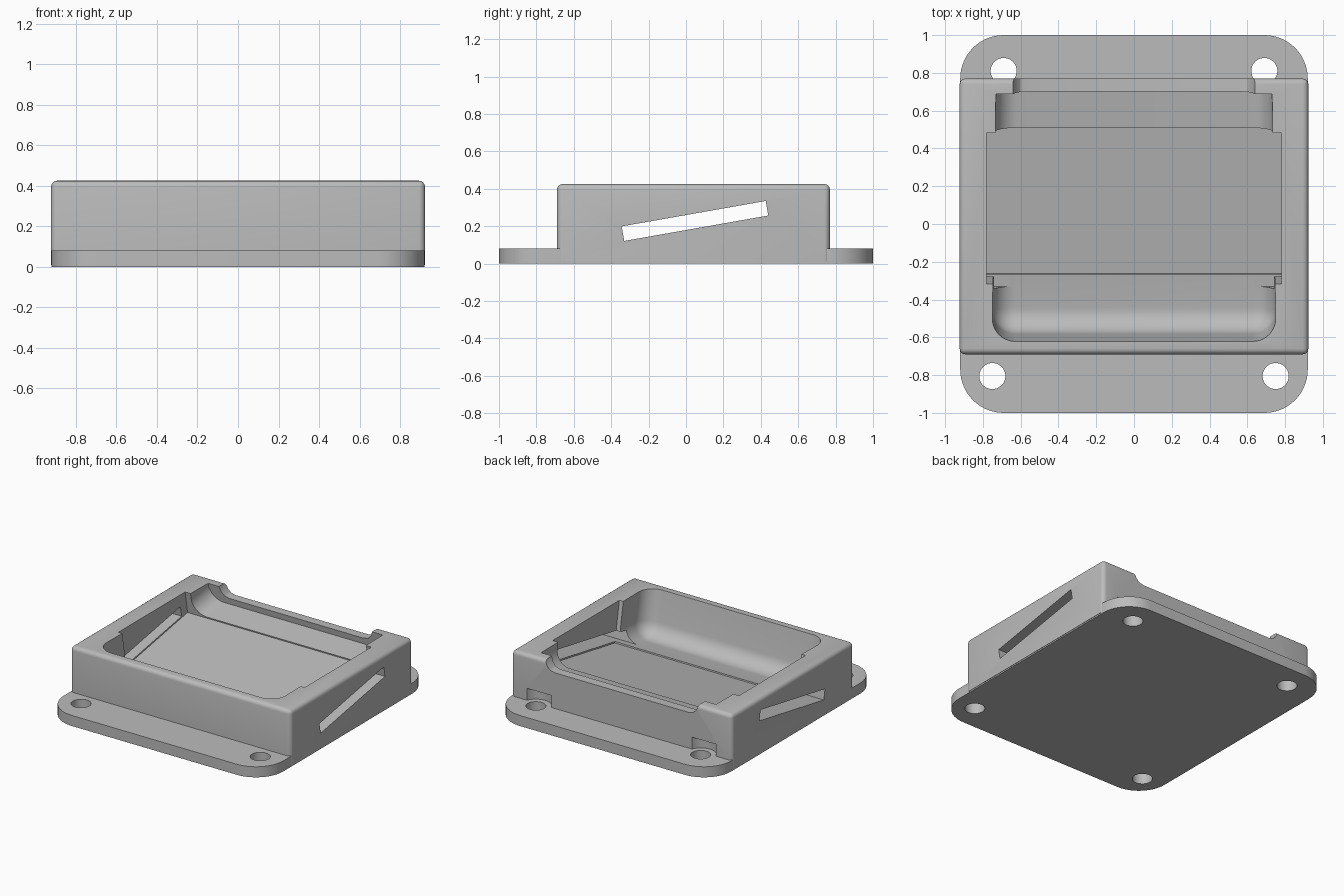
import bpy, bmesh
from math import radians
from mathutils import Matrix, Vector

if "Cube" in bpy.data.objects:
    bpy.data.objects.remove(bpy.data.objects["Cube"])

grey = bpy.data.materials.new("plain_grey")
grey.use_nodes = True
colour = (0.5, 0.5, 0.5, 1)
grey.diffuse_color = colour
grey.node_tree.nodes["Principled BSDF"].inputs["Base Color"].default_value = colour


def finish(name, bm):
    bmesh.ops.recalc_face_normals(bm, faces=bm.faces)
    mesh = bpy.data.meshes.new(name)
    bm.to_mesh(mesh)
    bm.free()
    ob = bpy.data.objects.new(name, mesh)
    bpy.context.collection.objects.link(ob)
    mesh.materials.append(grey)
    return ob


def box(name, low, high, radius=0, pick=None, segments=8, matrix=None):
    """Box between two corners, rounded on the edges whose midpoint passes pick."""
    low, high = Vector(low), Vector(high)
    bm = bmesh.new()
    bmesh.ops.create_cube(bm, size=1)
    if radius:
        middle = lambda e: (e.verts[0].co + e.verts[1].co) / 2
        edges = [e for e in bm.edges if pick(middle(e))]
    for v in bm.verts:
        v.co = Vector([(a + b) / 2 + c * (b - a) for a, b, c in zip(low, high, v.co)])
    if radius:
        bmesh.ops.bevel(bm, geom=edges, offset=radius, segments=segments,
                        profile=0.5, affect='EDGES')
    if matrix:
        bm.transform(matrix)
    return finish(name, bm)


def cylinder(name, x, y, low, high, radius):
    bm = bmesh.new()
    bmesh.ops.create_cone(bm, cap_ends=True, segments=40, radius1=radius, radius2=radius,
                          depth=high - low,
                          matrix=Matrix.Translation((x, y, (low + high) / 2)))
    return finish(name, bm)


def combine(target, other, operation):
    mod = target.modifiers.new(other.name, 'BOOLEAN')
    mod.operation, mod.solver, mod.object = operation, 'EXACT', other
    bpy.context.view_layer.objects.active = target
    bpy.ops.object.modifier_apply(modifier=mod.name)
    bpy.data.objects.remove(other)


# Mounting plate with rounded corners, and the main block on it
holder = box("tilted_holder", (-.92, -1, 0), (.92, 1, .08), .23,
             lambda m: abs(m.z) < .1, 14)
block = box("block", (-.923, -.69, .01), (.923, .77, .425), .03,
            lambda m: m.z > -.1, 4)
combine(holder, block, 'UNION')

# Sloping frame shared by the pocket, the recess and the side slot
slope = Matrix.Translation((0, -.33, .12)) @ Matrix.Rotation(radians(10), 4, 'X')

# Rounded pocket: soft front and sides, square at the back
pocket = box("pocket", (-.75, -.234, 0), (.75, 1.055, .6), .12,
             lambda m: (m.z < -.1 and m.y < .1) or (abs(m.z) < .1 and m.y < 0),
             10, slope)
for v in pocket.data.vertices:
    if v.co.y > .4:
        v.co.x *= .975
combine(holder, pocket, 'DIFFERENCE')

# Wider recess in the middle and the slot through both sides
combine(holder, box("recess", (-.78, .066, -.01), (.78, .852, .6), matrix=slope), 'DIFFERENCE')
combine(holder, box("slot", (-1.1, 0, .001), (1.1, .782, .08), matrix=slope), 'DIFFERENCE')

# Lowered rim in the back wall
half = [(.65, .5), (.64, .42), (.625, .385), (.6, .36), (.56, .35)]
bm = bmesh.new()
outline = half + [(-x, z) for x, z in reversed(half)]
face = bm.faces.new([bm.verts.new((x, .66, z)) for x, z in outline])
grown = bmesh.ops.extrude_face_region(bm, geom=[face])["geom"]
bmesh.ops.translate(bm, vec=(0, .3, 0),
                    verts=[g for g in grown if isinstance(g, bmesh.types.BMVert)])
combine(holder, finish("rim_notch", bm), 'DIFFERENCE')

# Screw holes, with head clearance where the back pair meets the block
for side in (-1, 1):
    combine(holder, cylinder("front_hole", side * .75, -.805, -.1, .2, .069), 'DIFFERENCE')
    combine(holder, cylinder("back_hole", side * .69, .81, -.1, .16, .069), 'DIFFERENCE')
    combine(holder, cylinder("head_clearance", side * .69, .81, .08, .17, .11), 'DIFFERENCE')

# Smooth the rounded surfaces and keep the edges sharp
bpy.ops.object.select_all(action='DESELECT')
holder.select_set(True)
bpy.context.view_layer.objects.active = holder
bpy.ops.object.shade_smooth_by_angle(angle=radians(25))
